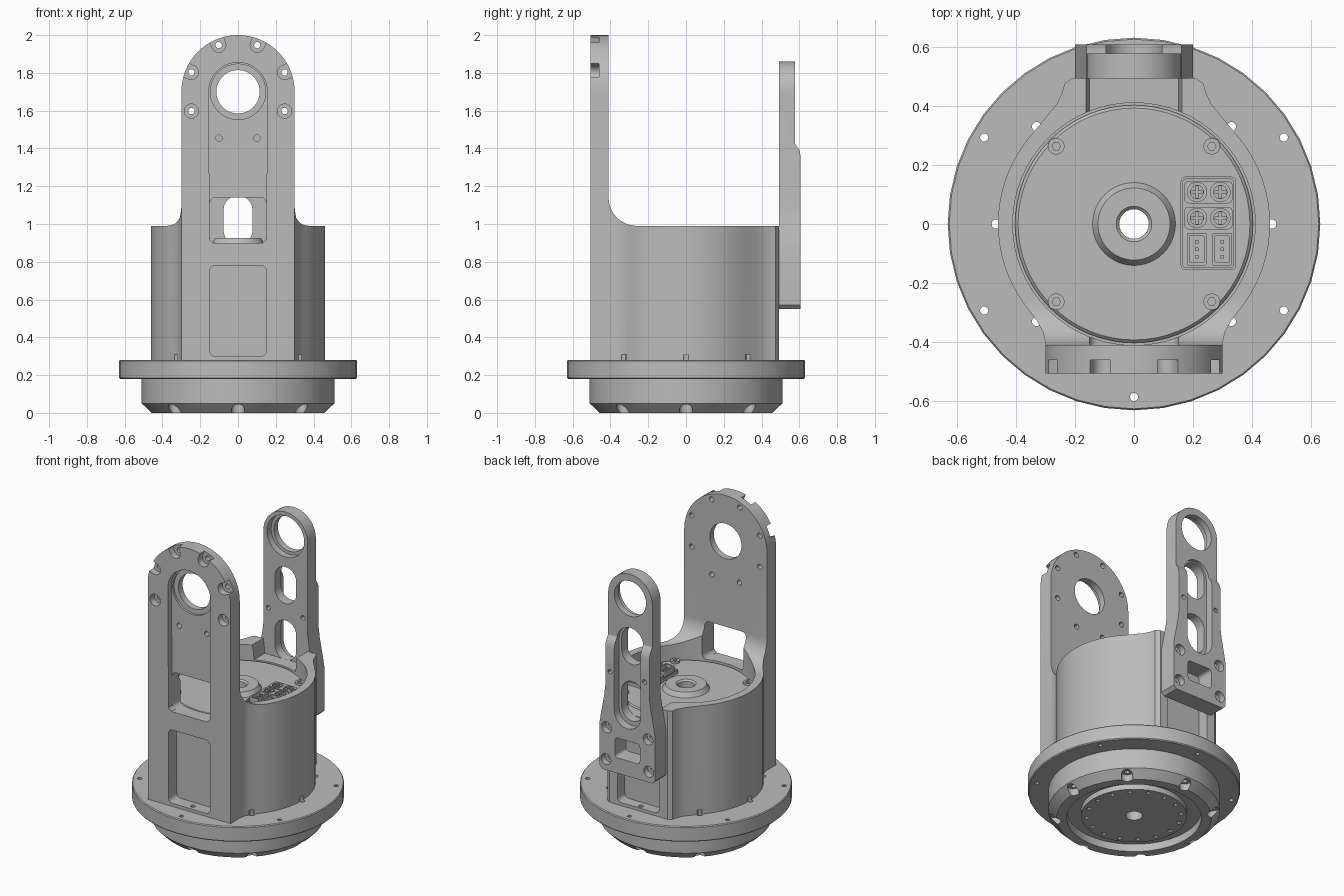
import bpy, bmesh, math
from math import cos, sin, pi, radians

if "Cube" in bpy.data.objects:
    bpy.data.objects.remove(bpy.data.objects["Cube"], do_unlink=True)

GREY = bpy.data.materials.new("machined_grey")
GREY.use_nodes = True
GREY.diffuse_color = (0.5, 0.5, 0.5, 1)
for node in GREY.node_tree.nodes:
    if node.type == 'BSDF_PRINCIPLED':
        node.inputs["Base Color"].default_value = (0.5, 0.5, 0.5, 1)


# ---- helpers ----
def place(u, v, w, axis):
    return {'x': (w, u, v), 'y': (u, w, v), 'z': (u, v, w)}[axis]


def make(name, bm):
    bmesh.ops.recalc_face_normals(bm, faces=bm.faces)
    me = bpy.data.meshes.new(name)
    bm.to_mesh(me)
    bm.free()
    me.materials.append(GREY)
    ob = bpy.data.objects.new(name, me)
    bpy.context.scene.collection.objects.link(ob)
    return ob


def prism(name, outlines, a, b, axis):
    """Extrude closed outlines from a to b along an axis."""
    bm = bmesh.new()
    for pts in outlines:
        lo = [bm.verts.new(place(u, v, a, axis)) for u, v in pts]
        hi = [bm.verts.new(place(u, v, b, axis)) for u, v in pts]
        bm.faces.new(lo)
        bm.faces.new(hi)
        for i in range(len(pts)):
            j = (i + 1) % len(pts)
            bm.faces.new((lo[i], lo[j], hi[j], hi[i]))
    return make(name, bm)


def arc(cx, cy, r, a0, a1, n=8):
    return [(cx + r * cos(radians(a0 + (a1 - a0) * i / n)),
             cy + r * sin(radians(a0 + (a1 - a0) * i / n))) for i in range(n + 1)]


def circle(cx, cy, r, n=16):
    return arc(cx, cy, r, 0, 360 - 360 / n, n - 1)


def rrect(x0, x1, y0, y1, r):
    return (arc(x1 - r, y1 - r, r, 0, 90, 6) + arc(x0 + r, y1 - r, r, 90, 180, 6)
            + arc(x0 + r, y0 + r, r, 180, 270, 6) + arc(x1 - r, y0 + r, r, 270, 360, 6))


def slot(z0, z1, w):
    return arc(0, z1 - w, w, 0, 180, 12) + arc(0, z0 + w, w, 180, 360, 12)


def ring(r, n, start=0):
    return [(r * cos(radians(start) + 2 * pi * i / n),
             r * sin(radians(start) + 2 * pi * i / n)) for i in range(n)]


def holes(points, r, a, b, axis, n=16):
    return prism("cutter", [circle(x, y, r, n) for x, y in points], a, b, axis)


def cutter(outline, a, b, axis):
    return prism("cutter", [outline], a, b, axis)


def lathe(name, profile, n):
    """Revolve a closed radius/height profile around z."""
    bm = bmesh.new()
    rows = [[bm.verts.new((r * cos(2 * pi * k / n), r * sin(2 * pi * k / n), z))
             for r, z in profile] for k in range(n)]
    for k in range(n):
        p, q = rows[k], rows[(k + 1) % n]
        for i in range(len(profile)):
            j = (i + 1) % len(profile)
            bm.faces.new((p[i], p[j], q[j], q[i]))
    return make(name, bm)


def cut(ob, cutters):
    """Subtract every cutter, bake the result and remove the cutters."""
    for c in cutters:
        c.hide_render = True
        m = ob.modifiers.new("cut", 'BOOLEAN')
        m.operation, m.solver, m.object = 'DIFFERENCE', 'EXACT', c
    bpy.context.view_layer.update()
    baked = bpy.data.meshes.new_from_object(
        ob.evaluated_get(bpy.context.evaluated_depsgraph_get()))
    ob.modifiers.clear()
    ob.data = baked
    for c in cutters:
        bpy.data.objects.remove(c, do_unlink=True)
    return ob


def both(points):
    return [(s * x, y) for x, y in points for s in (-1, 1)]


parts = []

# ---- base flange with stepped underside ----
base = lathe("base_flange", [(.05, .015), (.315, .015), (.315, .05), (.40, .05), (.40, 0),
                             (.46, 0), (.51, .05), (.51, .18), (.625, .18), (.63, .186),
                             (.63, .274), (.625, .28), (.05, .28)], 40)
parts.append(cut(base, [
    holes(ring(.585, 6, 30), .014, .1, .4, 'z', 12),
    holes(ring(.466, 8), .016, -.1, .4, 'z', 12),
    holes(ring(.47, 8), .035, -.1, .045, 'z'),
    holes(ring(.28, 16), .014, -.1, .04, 'z', 10)]))

# ---- housing with the tall front arm ----
half = ([(.30, -.505), (.30, -.40), (.308, -.365), (.328, -.328)]
        + arc(0, 0, .46, -41, 43, 18)
        + [(.295, .365), (.262, .405), (.243, .445), (.235, .475), (.21, .493)])
outline = half + [(-x, y) for x, y in reversed(half)]
body = prism("housing_and_front_arm", [outline], .28, 2.0, 'z')
fillet = [(-.41, 2.3)] + arc(-.26, 1.14, .15, 180, 270, 10) + [(1, .99), (1, 2.3)]
arch = [(-.6, 1.70)] + arc(0, 1.70, .30, 180, 0, 32) + [(.6, 1.70), (.6, 2.3), (-.6, 2.3)]
recess = [(-.15, .92), (-.13, .90), (.13, .90), (.15, .92)] + arc(0, 1.70, .155, 0, 180, 24)
bolts = [(.267 * sin(radians(a)), 1.70 + .267 * cos(radians(a))) for a in (22.5, 67.5, 112.5)]
# pockets of the upper bolts run out through the rounded edge
pockets = []
for x, z in both(bolts[:2]):
    a = math.degrees(math.atan2(z - 1.70, x))
    ox, oz = x + .1 * cos(radians(a)), z + .1 * sin(radians(a))
    pockets.append(arc(ox, oz, .038, a - 90, a + 90) + arc(x, z, .038, a + 90, a + 270))
parts.append(cut(body, [
    cutter(fillet, -1, 1, 'x'),
    cutter(arch, -.7, -.3, 'y'),
    holes([(0, 0)], .41, .87, 2.2, 'z', 64),
    holes([(0, 0)], .05, .1, 1.2, 'z', 24),
    cutter(recess, -.6, -.467, 'y'),
    holes([(0, 1.70)], .147, -.6, -.452, 'y', 32),
    holes([(0, 1.70)], .115, -.6, -.3, 'y', 32),
    cutter(rrect(-.15, .15, .90, 1.14, .03), -.6, -.3, 'y'),
    cutter(rrect(-.15, .15, .30, .78, .03), -.6, -.42, 'y'),
    prism("cutter", pockets, -.6, -.46, 'y'),
    holes(both(bolts[2:]), .038, -.6, -.46, 'y'),
    holes(both(bolts + [(.10, 1.455)]), .017, -.6, -.3, 'y', 12),
    holes(ring(.466, 8), .016, .2, .31, 'z', 12),
    # rear clearance notch and lower rear pocket
    cutter([(-.15, .895), (.15, .895), (.155, .95), (.18, 1.1), (-.18, 1.1), (-.155, .95)],
           .3, .7, 'y'),
    cutter(rrect(-.15, .15, .30, .62, .03), .42, .7, 'y')]))

# ---- rear arm ----
side = arc(0, 1.70, .16, 90, 0, 12) + [(.16, 1.10), (.167, 1.04), (.19, .92), (.20, .86),
                                       (.20, .57), (.18, .55)]
rear = prism("rear_arm", [side + [(-x, z) for x, z in reversed(side[1:])]], .492, .607, 'y')
feet = [(.155, .62), (.15, .83)]
parts.append(cut(rear, [
    cutter([(.7, 1.34), (.607, 1.36), (.60, 1.39), (.577, 1.425), (.577, 2), (.7, 2)],
           -1, 1, 'x'),
    cutter(slot(.86, 1.51, .095), .555, .7, 'y'),
    cutter(slot(.89, 1.15, .077), .4, .7, 'y'),
    cutter(slot(1.26, 1.50, .077), .4, .7, 'y'),
    holes([(0, 1.70)], .115, .4, .7, 'y', 32),
    holes([(0, 1.70)], .135, .4, .535, 'y', 32),
    cutter(rrect(-.09, .09, .65, .78, .02), .4, .7, 'y'),
    holes(both(feet), .036, .565, .7, 'y'),
    holes(both(feet + [(.125, 1.2)]), .015, .4, .7, 'y', 12)]))

# ---- top cover with central hub ----
parts.append(lathe("top_cover", [(.05, .86), (.395, .86), (.402, .87), (.402, .885),
                                 (.392, .895), (.14, .895), (.122, .925), (.06, .925),
                                 (.05, .915)], 64))

# ---- cover screws ----
for x, y in both([(.263, .263), (.263, -.263)]):
    screw = prism("cover_screw", [circle(x, y, .028, 20)], .89, .908, 'z')
    parts.append(cut(screw, [holes([(x, y)], .014, .898, 1, 'z', 6)]))

# ---- connector panel ----
panel = prism("connector_panel", [rrect(.158, .345, -.155, .16, .015)], .89, .915, 'z')
parts.append(cut(panel, [cutter(rrect(.166, .337, -.147, .152, .01), .902, 1, 'z')]))
for y in (.108, .02):
    block = prism("terminal_block", [rrect(.17, .333, y - .038, y + .038, .015)], .895, .93, 'z')
    studs = [(.213, y), (.292, y)]
    parts.append(cut(block, [holes(studs, .033, .915, 1, 'z', 20)]))
    for x, _ in studs:
        stud = prism("terminal_screw", [circle(x, y, .024, 16)], .90, .928, 'z')
        parts.append(cut(stud, [cutter(rrect(x - w, x + w, y - h, y + h, .001), .918, 1, 'z')
                                for w, h in ((.02, .004), (.004, .02))]))
for x in (.212, .298):
    sock = prism("signal_socket", [rrect(x - .033, x + .033, -.14, -.03, .005)], .895, .94, 'z')
    parts.append(cut(sock, [cutter(rrect(x - .024, x + .024, -.13, -.04, .003), .91, 1, 'z')]))
    pins = [rrect(x - .006, x + .006, y - .006, y + .006, .001) for y in (-.11, -.085, -.06)]
    parts.append(prism("socket_pins", pins, .90, .93, 'z'))

# ---- smooth curved walls, keep machined edges sharp ----
bpy.ops.object.select_all(action='DESELECT')
for ob in parts:
    ob.select_set(True)
bpy.context.view_layer.objects.active = parts[0]
bpy.ops.object.shade_smooth_by_angle(angle=radians(30))
